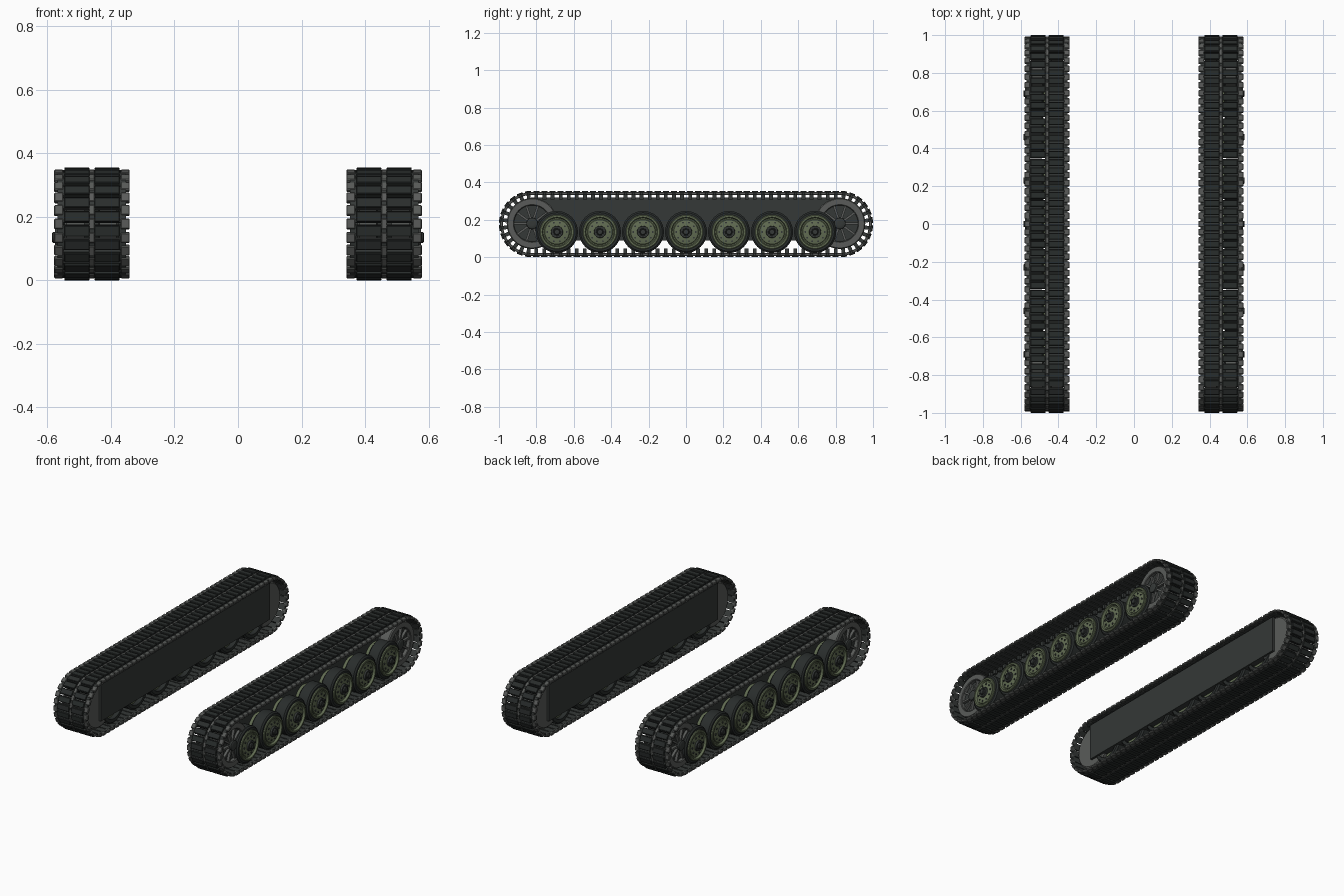
import bpy, bmesh
from math import sin, cos, pi
from mathutils import Matrix, Vector

if "Cube" in bpy.data.objects:
    bpy.data.objects.remove(bpy.data.objects["Cube"])


def material(name, r, g, b):
    m = bpy.data.materials.new(name)
    m.diffuse_color = (r, g, b, 1)
    m.use_nodes = True
    m.node_tree.nodes["Principled BSDF"].inputs["Base Color"].default_value = m.diffuse_color
    return m


RUBBER = material("rubber", 0.022, 0.026, 0.025)
STEEL = material("steel", 0.10, 0.105, 0.10)
DARK = material("dark_steel", 0.035, 0.04, 0.038)
GREEN = material("green_paint", 0.12, 0.15, 0.085)


def finish(bm, name, mat, bevel=0.0, smooth=False):
    """Turn the bmesh into an object mirrored to the other track."""
    bmesh.ops.recalc_face_normals(bm, faces=bm.faces)
    me = bpy.data.meshes.new(name)
    bm.to_mesh(me)
    bm.free()
    ob = bpy.data.objects.new(name, me)
    bpy.context.collection.objects.link(ob)
    me.materials.append(mat)
    if bevel:
        mod = ob.modifiers.new("bevel", 'BEVEL')
        mod.width, mod.segments = bevel, 1
    ob.modifiers.new("mirror", 'MIRROR').use_mirror_merge = False
    if smooth:
        bpy.ops.object.select_all(action='DESELECT')
        bpy.context.view_layer.objects.active = ob
        ob.select_set(True)
        bpy.ops.object.shade_smooth_by_angle(angle=0.6)
    return ob


def box(bm, x0, x1, y0, y1, z0, z1, frame=Matrix()):
    size = Matrix.Diagonal((x1 - x0, y1 - y0, z1 - z0, 1))
    mid = Matrix.Translation(((x0 + x1) / 2, (y0 + y1) / 2, (z0 + z1) / 2))
    bmesh.ops.create_cube(bm, size=1, matrix=frame @ mid @ size)


def lathe(bm, profile, y, z, seg=40, closed=False):
    """Spin an (x, radius) profile about an axle along x."""
    rings = []
    for i in range(seg):
        a = 2 * pi * i / seg
        rings.append([bm.verts.new((x, y + r * cos(a), z + r * sin(a))) for x, r in profile])
    n = len(profile)
    for i in range(seg):
        p, q = rings[i], rings[(i + 1) % seg]
        for j in range(n if closed else n - 1):
            k = (j + 1) % n
            bm.faces.new((p[j], p[k], q[k], q[j]))
    if not closed:
        bm.faces.new([r[0] for r in rings])
        bm.faces.new([r[-1] for r in rings])


# Track loop: frames along a stadium path, local z pointing outwards
CY, CZ, R, XC, LINKS = 0.8225, 0.1775, 0.165, 0.46, 100
PITCH = (4 * CY + 2 * pi * R) / LINKS


def link_frame(s):
    arc = pi * R
    s %= 4 * CY + 2 * arc
    if s < 2 * CY:
        y, z, a = CY - s, CZ + R, 0
    elif s < 2 * CY + arc:
        a = (s - 2 * CY) / R
        y, z = -CY - R * sin(a), CZ + R * cos(a)
    elif s < 4 * CY + arc:
        y, z, a = -CY + s - 2 * CY - arc, CZ - R, pi
    else:
        a = pi + (s - 4 * CY - arc) / R
        y, z = CY - R * sin(a), CZ + R * cos(a)
    return Matrix.Translation((XC, y, z)) @ Matrix.Rotation(a, 4, 'X')


pads, bodies, connectors, teeth = (bmesh.new() for _ in range(4))
for i in range(LINKS):
    f = link_frame((i + 0.5) * PITCH)
    for s in (-1, 1):
        a, b = sorted((s * 0.008, s * 0.087))
        box(pads, a, b, -0.0165, 0.0165, 0.0, 0.0125, f)
    box(bodies, -0.108, 0.108, -0.018, 0.018, -0.010, 0.004, f)
    # guide tooth running between the wheel halves
    box(teeth, -0.009, 0.009, -0.010, 0.010, -0.035, -0.008, f)
    g = link_frame(i * PITCH)
    for s in (-1, 1):
        a, b = sorted((s * 0.090, s * 0.119))
        box(connectors, a, b, -0.0165, 0.0165, -0.009, 0.006, g)
    # centre connector between the pads
    box(connectors, -0.010, 0.010, -0.017, 0.017, -0.008, 0.006, g)
finish(pads, "track_pads", RUBBER, 0.002)
finish(bodies, "track_links", DARK)
finish(connectors, "track_connectors", STEEL, 0.003)
finish(teeth, "guide_teeth", DARK)

# Side frame between the wheels
frame = bmesh.new()
box(frame, 0.362, 0.452, -0.83, 0.83, 0.09, 0.318)
finish(frame, "side_frame", DARK)

# Road wheels: tyre pair, dished rim, hub and bolts
tyres, rims, hubs, bolts = (bmesh.new() for _ in range(4))
WZ = 0.135
for k in range(-3, 4):
    y = k * 0.23
    for x0, x1 in ((0.372, 0.442), (0.480, 0.558)):
        lathe(tyres, [(x0, 0.084), (x0, 0.103), (x0 + 0.008, 0.112),
                      (x1 - 0.008, 0.112), (x1, 0.103), (x1, 0.084)], y, WZ, closed=True)
    lathe(rims, [(0.40, 0.086), (0.566, 0.092), (0.569, 0.088), (0.569, 0.079),
                 (0.556, 0.074), (0.556, 0.068), (0.560, 0.065), (0.566, 0.036),
                 (0.566, 0.02)], y, WZ)
    lathe(hubs, [(0.55, 0.034), (0.577, 0.031), (0.577, 0.021),
                 (0.571, 0.020), (0.571, 0.017), (0.583, 0.017), (0.586, 0.013)], y, WZ, 24)
    for i in range(10):
        a = 2 * pi * i / 10
        lathe(bolts, [(0.556, 0.0055), (0.567, 0.0055)],
              y + 0.052 * cos(a), WZ + 0.052 * sin(a), 6)
finish(tyres, "road_wheel_tyres", RUBBER, smooth=True)
finish(rims, "road_wheel_rims", GREEN, smooth=True)
finish(hubs, "road_wheel_hubs", DARK, smooth=True)
finish(bolts, "road_wheel_bolts", DARK)

# End wheels: twin rims, recessed disc, spokes and hub
end_rims, discs, spokes = (bmesh.new() for _ in range(3))
for y in (-CY, CY):
    lathe(end_rims, [(0.376, 0.02), (0.376, 0.128), (0.382, 0.136), (0.436, 0.136),
                     (0.440, 0.09), (0.440, 0.02)], y, CZ + 0.003)
    lathe(end_rims, [(0.484, 0.097), (0.484, 0.136), (0.540, 0.136), (0.546, 0.131),
                     (0.546, 0.101), (0.542, 0.097)], y, CZ + 0.003, closed=True)
    lathe(discs, [(0.43, 0.098), (0.522, 0.098), (0.522, 0.02)], y, CZ + 0.003)
    lathe(discs, [(0.51, 0.032), (0.548, 0.030), (0.552, 0.024), (0.552, 0.01)], y, CZ + 0.003, 24)
    for i in range(10):
        f = Matrix.Translation((0, y, CZ + 0.003)) @ Matrix.Rotation(2 * pi * i / 10, 4, 'X')
        box(spokes, 0.518, 0.538, 0.025, 0.099, -0.006, 0.006, f)
finish(end_rims, "end_wheel_rims", STEEL, smooth=True)
finish(discs, "end_wheel_discs", DARK, smooth=True)
finish(spokes, "end_wheel_spokes", STEEL)
